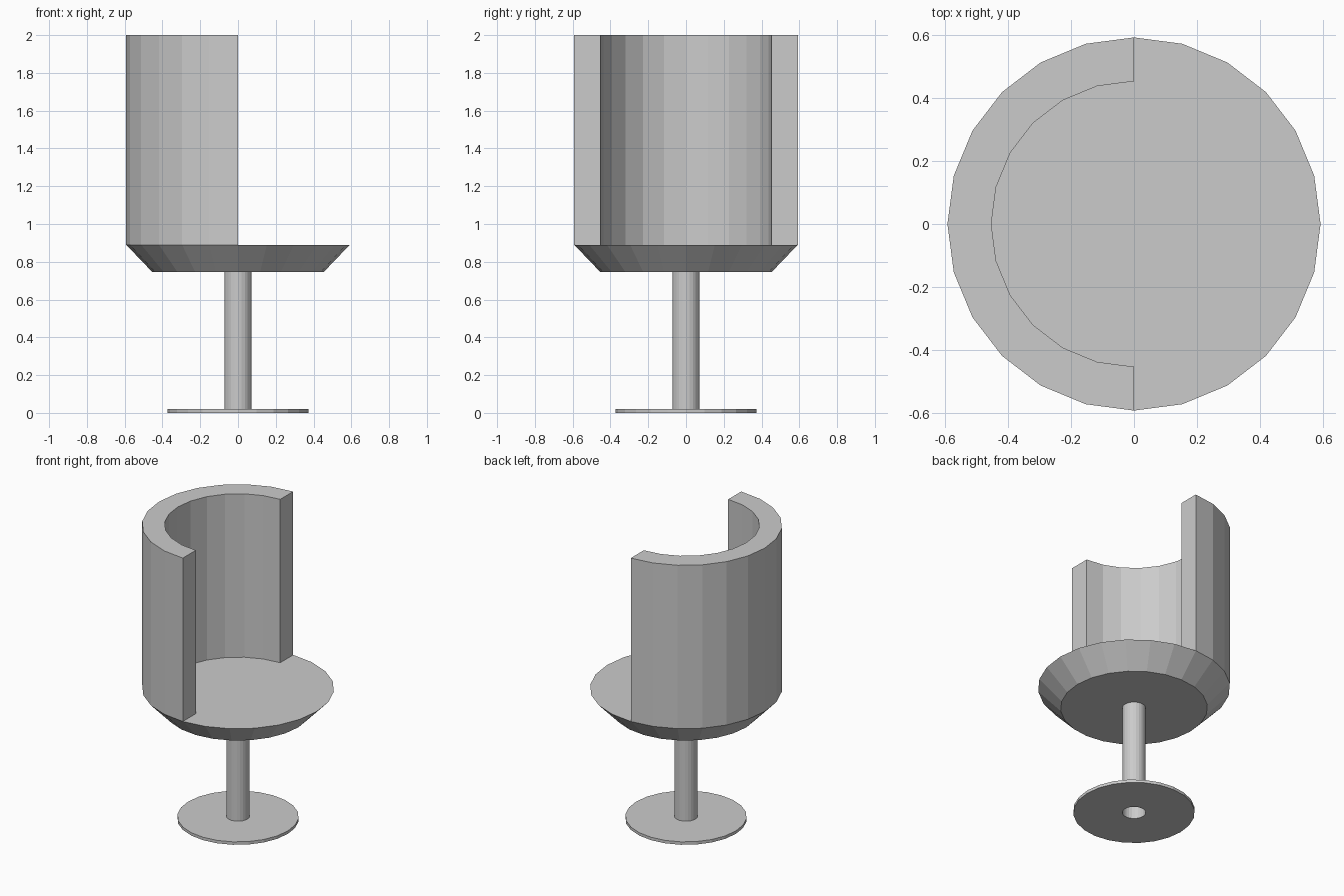
import bpy
import bmesh
from math import cos, sin, pi

SIDES = 24

if "Cube" in bpy.data.objects:
    bpy.data.objects.remove(bpy.data.objects["Cube"])

grey = bpy.data.materials.new("light_grey")
grey.use_nodes = True
grey.diffuse_color = (0.6, 0.6, 0.6, 1)
grey.node_tree.nodes["Principled BSDF"].inputs["Base Color"].default_value = (0.6, 0.6, 0.6, 1)


def lathe(name, profile, closed=True, caps=False, start=0, steps=SIDES):
    """Turn an (r, z) profile about z; a partial turn starts at step 'start'."""
    bm = bmesh.new()
    full = steps == SIDES
    rings = []
    for i in range(steps if full else steps + 1):
        a = 2 * pi * (start + i) / SIDES
        rings.append([bm.verts.new((r * cos(a), r * sin(a), z)) for r, z in profile])
    n = len(profile)
    for i in range(steps):
        a, b = rings[i], rings[(i + 1) % len(rings)]
        for j in range(n if closed else n - 1):
            k = (j + 1) % n
            bm.faces.new((a[j], b[j], b[k], a[k]))
    if not full:                      # flat ends of a partial turn
        bm.faces.new(rings[0])
        bm.faces.new(rings[-1])
    elif caps:                        # flat discs at bottom and top
        bm.faces.new([ring[0] for ring in rings])
        bm.faces.new([ring[-1] for ring in rings])
    bmesh.ops.recalc_face_normals(bm, faces=bm.faces)
    mesh = bpy.data.meshes.new(name)
    bm.to_mesh(mesh)
    bm.free()
    mesh.materials.append(grey)
    obj = bpy.data.objects.new(name, mesh)
    bpy.context.collection.objects.link(obj)
    return obj


OUTER, INNER, STEM = 0.592, 0.453, 0.072
SEAT_BOTTOM, SEAT_TOP, TOP = 0.745, 0.89, 2.0
FOOT, FOOT_TOP = 0.374, 0.02

# Foot disc with a central hole where the hollow stem passes through
lathe("foot_disc", [(STEM, 0), (FOOT, 0), (FOOT, FOOT_TOP), (STEM, FOOT_TOP)])

# Hollow stem, open at the bottom
lathe("stem", [(STEM, 0), (STEM, SEAT_BOTTOM)], closed=False)

# Seat flaring outwards to a flat top
lathe("seat", [(INNER, SEAT_BOTTOM), (OUTER, SEAT_TOP)], closed=False, caps=True)

# Half-round backrest on the -x side
lathe("backrest", [(INNER, SEAT_TOP), (OUTER, SEAT_TOP), (OUTER, TOP), (INNER, TOP)],
      start=SIDES // 4, steps=SIDES // 2)
